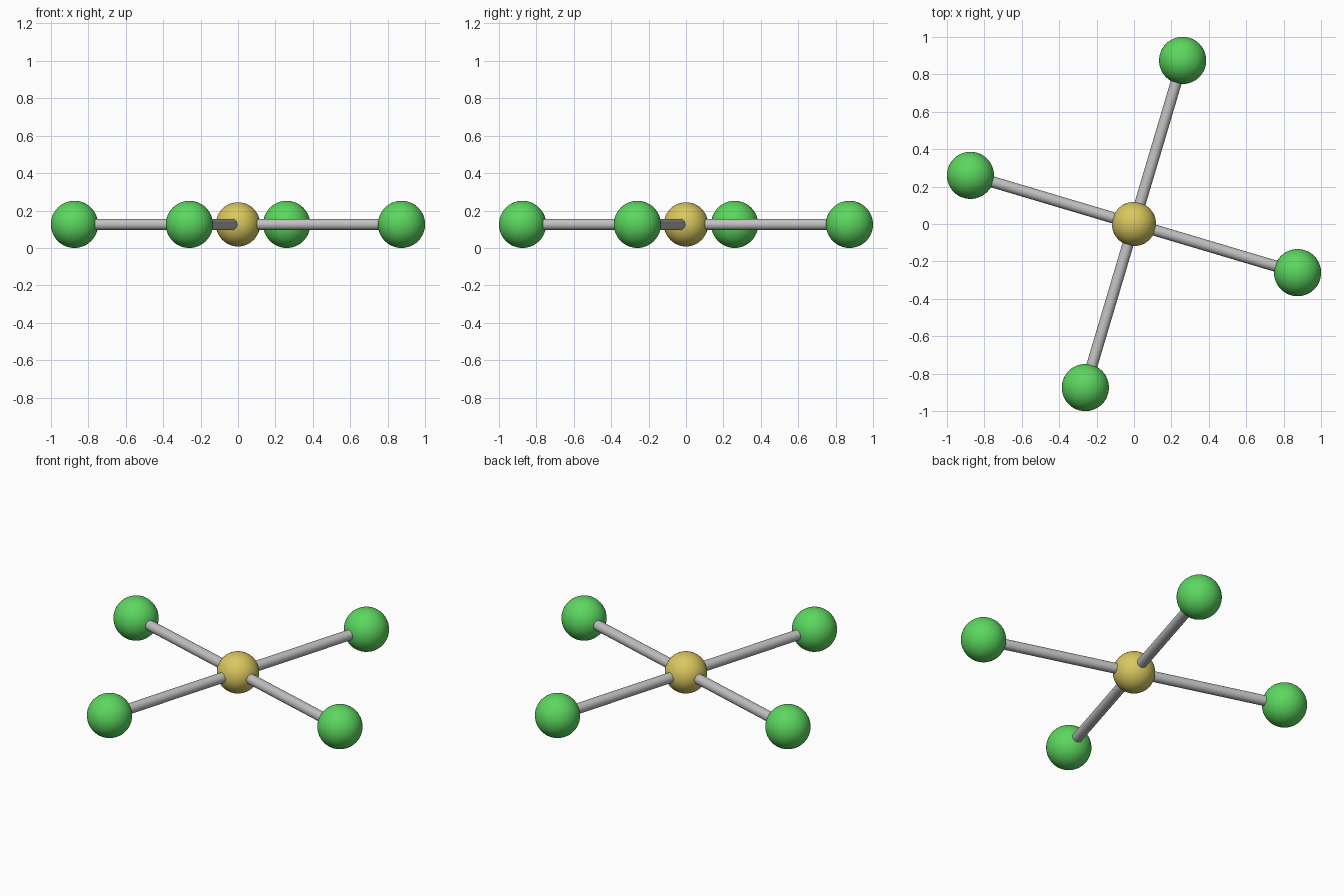
import bpy
import math
from mathutils import Vector

if "Cube" in bpy.data.objects:
    bpy.data.objects.remove(bpy.data.objects["Cube"])

BALL_R, HUB_R, ROD_R = 0.126, 0.118, 0.03
ARM = Vector((0.874, -0.26, 0))
CENTRE = Vector((0, 0, BALL_R))


def material(name, rgb):
    mat = bpy.data.materials.new(name)
    mat.diffuse_color = (*rgb, 1)
    mat.use_nodes = True
    mat.node_tree.nodes["Principled BSDF"].inputs["Base Color"].default_value = mat.diffuse_color
    return mat


green = material("green", (0.107, 0.68, 0.115))
yellow = material("yellow", (0.70, 0.57, 0.115))
grey = material("grey", (0.53, 0.53, 0.53))


def finish(name, mat):
    obj = bpy.context.object
    obj.name = name
    obj.data.materials.append(mat)
    bpy.ops.object.shade_smooth_by_angle(angle=math.radians(40))


def ball(name, radius, location, mat):
    bpy.ops.mesh.primitive_uv_sphere_add(segments=48, ring_count=24, radius=radius, location=location)
    finish(name, mat)


def rod(name, start, end, mat):
    axis = end - start
    bpy.ops.mesh.primitive_cylinder_add(
        vertices=24, radius=ROD_R, depth=axis.length, location=(start + end) / 2,
        rotation=axis.to_track_quat('Z', 'Y').to_euler())
    finish(name, mat)


# Central ball
ball("centre_ball", HUB_R, CENTRE, yellow)

# Four arms at right angles, each a rod with a ball on its end
for i in range(4):
    x, y = ARM.x, ARM.y
    for _ in range(i):
        x, y = -y, x
    tip = CENTRE + Vector((x, y, 0))
    rod(f"rod_{i + 1}", CENTRE, tip, grey)
    ball(f"outer_ball_{i + 1}", BALL_R, tip, green)
